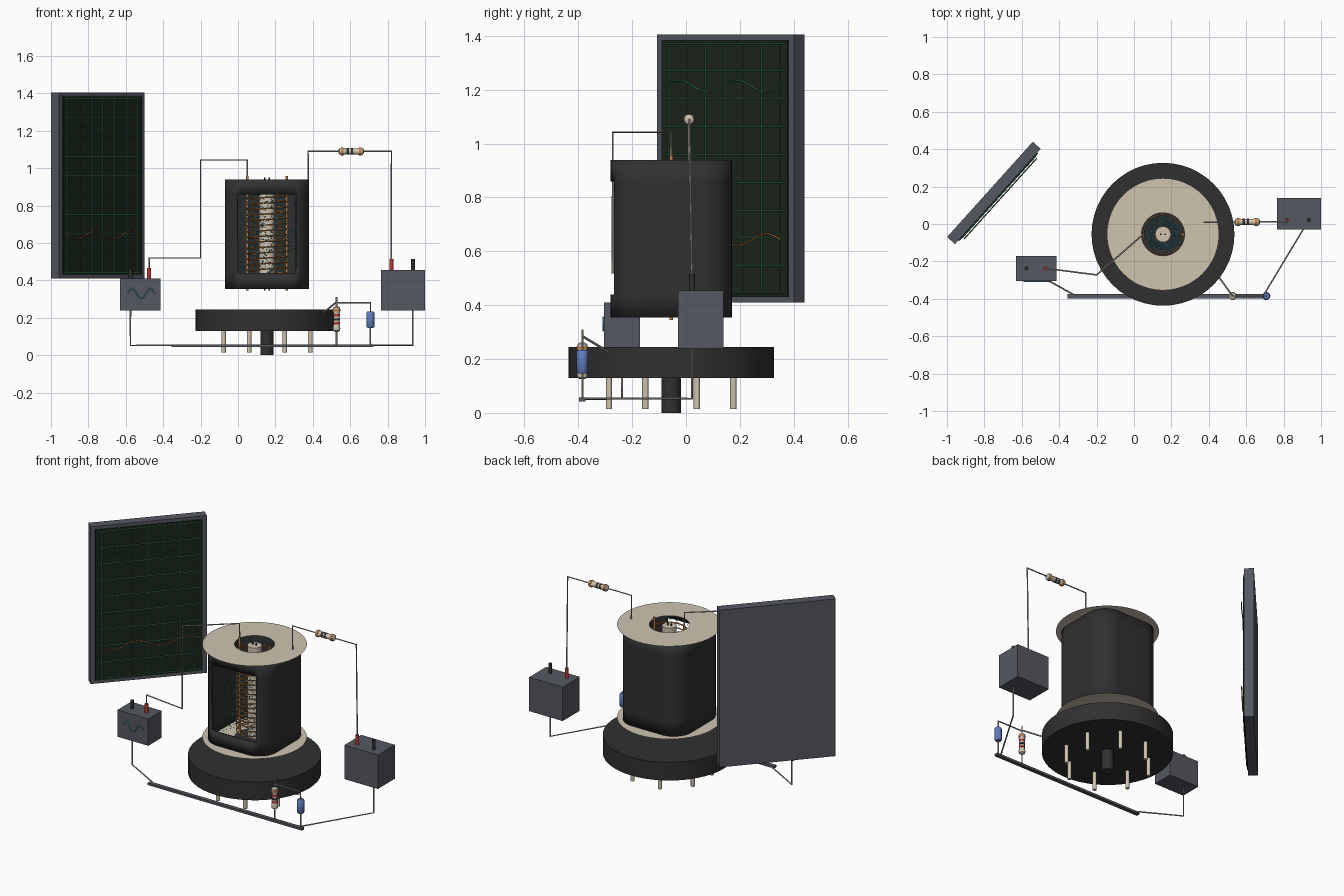
import bpy, bmesh, math, random
from mathutils import Vector, Matrix

if "Cube" in bpy.data.objects:
    bpy.data.objects.remove(bpy.data.objects["Cube"])

random.seed(4)
CX, CY = 0.155, -0.055          # tube axis


def mat(name, r, g, b):
    m = bpy.data.materials.new(name)
    m.diffuse_color = (r, g, b, 1)
    m.use_nodes = True
    m.node_tree.nodes["Principled BSDF"].inputs["Base Color"].default_value = m.diffuse_color
    return m


BLACK = mat("charcoal", 0.03, 0.03, 0.031)
SLATE = mat("slate", 0.09, 0.098, 0.12)
CREAM = mat("cream", 0.62, 0.55, 0.43)
WIRE = mat("tin", 0.42, 0.39, 0.33)
COPPER = mat("copper", 0.55, 0.22, 0.06)
RED = mat("red", 0.5, 0.04, 0.03)
BLUE = mat("blue", 0.12, 0.2, 0.52)
CYAN = mat("cyan", 0.08, 0.45, 0.6)
GREEN = mat("green", 0.06, 0.33, 0.14)
SCREEN = mat("screen", 0.011, 0.02, 0.012)


def finish(name, bm, m, smooth=True, matrix=None):
    me = bpy.data.meshes.new(name)
    bm.to_mesh(me)
    bm.free()
    o = bpy.data.objects.new(name, me)
    bpy.context.collection.objects.link(o)
    me.materials.append(m)
    if matrix:
        me.transform(matrix)
    if smooth:
        bpy.ops.object.select_all(action='DESELECT')
        o.select_set(True)
        bpy.context.view_layer.objects.active = o
        bpy.ops.object.shade_smooth_by_angle(angle=math.radians(40))
    return o


def box(name, lo, hi, m, matrix=None):
    bm = bmesh.new()
    c = [(a + b) / 2 for a, b in zip(lo, hi)]
    s = [b - a for a, b in zip(lo, hi)]
    bmesh.ops.create_cube(bm, size=1, matrix=Matrix.Translation(c) @ Matrix.Diagonal((*s, 1)))
    return finish(name, bm, m, False, matrix)


def lathe(name, p, profile, m, axis='Z', n=20):
    """Closed turned solid; profile is (radius, height) pairs from end to end."""
    bm = bmesh.new()
    rings = [[bm.verts.new((r * math.cos(i * math.tau / n), r * math.sin(i * math.tau / n), h))
              for i in range(n)] for r, h in profile]
    for a, b in zip(rings, rings[1:]):
        for i in range(n):
            j = (i + 1) % n
            bm.faces.new((a[i], a[j], b[j], b[i]))
    bm.faces.new(rings[0][::-1])
    bm.faces.new(rings[-1])
    rot = Matrix.Rotation(math.pi / 2, 4, 'Y') if axis == 'X' else Matrix()
    return finish(name, bm, m, True, Matrix.Translation(p) @ rot)


def cyl(name, x, y, z0, z1, r, m, n=20):
    return lathe(name, (x, y, 0), [(r, z0), (r, z1)], m, n=n)


def tube(name, paths, r, m, res=1, matrix=None):
    cu = bpy.data.curves.new(name, 'CURVE')
    cu.dimensions = '3D'
    cu.bevel_depth, cu.bevel_resolution, cu.use_fill_caps = r, res, True
    for path in paths:
        s = cu.splines.new('POLY')
        s.points.add(len(path) - 1)
        for pt, co in zip(s.points, path):
            pt.co = (*co, 1)
    tmp = bpy.data.objects.new(name + "_path", cu)
    bpy.context.collection.objects.link(tmp)
    bpy.context.view_layer.update()
    me = bpy.data.meshes.new_from_object(tmp.evaluated_get(bpy.context.evaluated_depsgraph_get()))
    bpy.data.objects.remove(tmp)
    bm = bmesh.new()
    bm.from_mesh(me)
    return finish(name, bm, m, True, matrix)


# --- Tube base: disc, eight pins, central key
base = cyl("tube_base", CX, CY, 0.13, 0.245, 0.382, BLACK, 48)
for poly in base.data.polygons:
    poly.use_smooth = True
for k in range(8):
    a = math.radians(22.5 + 45 * k)
    cyl("base_pin", CX + 0.25 * math.cos(a), CY + 0.25 * math.sin(a), 0.015, 0.135, 0.012, CREAM, 12)
cyl("base_key", CX, CY, 0, 0.135, 0.036, BLACK)

# --- Paper-thin spacer rings above and below the plate
for name, z in (("top_spacer", 0.941), ("bottom_spacer", 0.354)):
    bm = bmesh.new()
    rings = [[bm.verts.new((CX + r * math.cos(i * math.tau / 48), CY + r * math.sin(i * math.tau / 48), z))
              for i in range(48)] for r in (0.115, 0.3)]
    for i in range(48):
        j = (i + 1) % 48
        bm.faces.new((rings[0][i], rings[1][i], rings[1][j], rings[0][j]))
    finish(name, bm, CREAM, False)

# --- Plate: rounded-square wall with a front window
half, rad = 0.105, 0.12
prof = []
for q, (sx, sy) in enumerate(((1, 1), (-1, 1), (-1, -1), (1, -1))):
    for i in range(11):
        a = math.radians(90 * q + 9 * i)
        prof.append((sx * half + rad * math.cos(a), sy * half + rad * math.sin(a)))
bm = bmesh.new()
rows = [[bm.verts.new((CX + x, CY + y, z)) for x, y in prof] for z in (0.355, 0.44, 0.86, 0.94)]
for k in range(3):
    for i in range(len(prof)):
        j = (i + 1) % len(prof)
        mx, my = (prof[i][0] + prof[j][0]) / 2, (prof[i][1] + prof[j][1]) / 2
        if k == 1 and my < 0 and abs(mx) < 0.16:
            continue
        bm.faces.new((rows[k][i], rows[k][j], rows[k + 1][j], rows[k + 1][i]))
plate = finish("plate_wall", bm, BLACK)
sol = plate.modifiers.new("thickness", 'SOLIDIFY')
sol.thickness, sol.offset = 0.012, -1

# --- Cathode, heater legs, grid rods and grid helix
cyl("cathode", CX, CY, 0.36, 0.935, 0.042, CREAM)
for s in (-1, 1):
    cyl("heater_leg", CX + s * 0.012, CY, 0.345, 0.95, 0.004, BLACK, 8)
    cyl("grid_rod", CX + s * 0.105, CY, 0.345, 0.958, 0.007, COPPER, 10)
turns = 18
helix = [(CX + 0.105 * math.cos(t * math.tau / 24), CY + 0.105 * math.sin(t * math.tau / 24),
          0.38 + 0.53 * t / (turns * 24)) for t in range(turns * 24 + 1)]
tube("grid_helix", [helix], 0.004, COPPER)

# --- Electron cloud: small octahedra
bm = bmesh.new()
for _ in range(1400):
    r = random.uniform(0.05, 0.2)
    a = random.uniform(0, math.tau)
    c = Vector((CX + r * math.cos(a), CY + r * math.sin(a), random.uniform(0.4, 0.91)))
    v = [bm.verts.new(c + Vector(d) * 0.0042) for d in
         ((1, 0, 0), (0, 1, 0), (-1, 0, 0), (0, -1, 0), (0, 0, 1), (0, 0, -1))]
    for i in range(4):
        j = (i + 1) % 4
        bm.faces.new((v[i], v[j], v[4]))
        bm.faces.new((v[j], v[i], v[5]))
finish("electron_cloud", bm, CYAN, False)

# --- Display panel, turned 48 degrees: frame, screen, graticule, traces
P = Matrix.Translation((-0.749, 0.166, 0.9075)) @ Matrix.Rotation(math.radians(48), 4, 'Z')
box("display_frame", (-0.3425, -0.0285, -0.4975), (0.3425, 0.0285, 0.4975), SLATE, P)
box("display_screen", (-0.315, -0.034, -0.477), (0.315, -0.028, 0.477), SCREEN, P)
lines = []
for i in range(7):
    x = -0.28 + i * 0.28 / 3
    lines.append([(x, -0.036, -0.465), (x, -0.036, 0.465)])
for i in range(10):
    z = -0.465 + i * 0.93 / 9
    lines.append([(-0.3, -0.036, z), (0.3, -0.036, z)])
tube("display_graticule", lines, 0.0018, GREEN, 0, P)


def wave(x0, x1, y, z, amp, periods):
    n = 64
    return [(x0 + (x1 - x0) * i / n, y, z + amp * math.sin(math.tau * periods * i / n)) for i in range(n + 1)]


tube("input_trace", [wave(-0.29, 0.29, -0.046, 0.305, 0.022, 2)], 0.003, GREEN, 0, P)
tube("output_trace", [wave(-0.29, 0.29, -0.046, -0.265, -0.022, 2)], 0.0035, COPPER, 0, P)

# --- Signal source and power supply boxes with terminals
box("signal_box", (-0.63, -0.305, 0.24), (-0.415, -0.17, 0.41), SLATE)
tube("signal_wave", [wave(-0.59, -0.445, -0.308, 0.33, 0.026, 1.5)], 0.003, CYAN, 0)
box("supply_box", (0.765, -0.03, 0.24), (1.0, 0.14, 0.455), SLATE)
for name, x, y, z, h, m in (("signal_black_post", -0.575, -0.237, 0.41, 0.05, BLACK),
                            ("signal_red_post", -0.475, -0.237, 0.41, 0.055, RED),
                            ("supply_red_post", 0.82, 0.022, 0.455, 0.06, RED),
                            ("supply_black_post", 0.935, 0.022, 0.455, 0.06, BLACK)):
    cyl(name, x, y, z - 0.005, z + h, 0.011, m, 14)

# --- Ground bar and wiring
YB = -0.385
box("ground_bar", (-0.355, YB - 0.012, 0.043), (0.725, YB + 0.012, 0.057), SLATE)
wires = {
    "grid_wire": [(-0.475, -0.237, 0.46), (-0.475, -0.237, 0.52), (-0.2, -0.272, 0.52),
                  (-0.2, -0.272, 1.043), (0.05, CY, 1.043), (0.05, CY, 0.94)],
    "plate_wire": [(0.375, 0.01, 0.93), (0.375, 0.01, 1.09), (0.82, 0.012, 1.09), (0.82, 0.022, 0.5)],
    "signal_ground_wire": [(-0.575, -0.237, 0.25), (-0.575, -0.237, 0.053), (-0.31, YB, 0.053)],
    "supply_ground_wire": [(0.935, 0.022, 0.25), (0.935, 0.022, 0.053), (0.69, YB, 0.053)],
    "resistor_lead": [(0.527, YB, 0.05), (0.527, YB, 0.31)],
    "cathode_wire": [(0.527, YB, 0.285), (0.455, -0.285, 0.225)],
    "capacitor_lead": [(0.708, YB, 0.05), (0.708, YB, 0.28), (0.527, YB, 0.28)],
}
for name, path in wires.items():
    tube(name, [path], 0.0045, WIRE)


# --- Banded resistors and the capacitor
def resistor(name, p, axis, bands):
    ends = [(0.009, -0.068), (0.018, -0.062), (0.02, -0.05), (0.018, -0.036), (0.016, -0.03)]
    lathe(name, p, ends + [(r, -h) for r, h in reversed(ends)], CREAM, axis)
    for h, r, m in bands:
        lathe(name + "_band", p, [(r, h - 0.006), (r, h + 0.006)], m, axis)


resistor("load_resistor", (0.605, 0.011, 1.09), 'X',
         [(-0.048, 0.0212, COPPER), (-0.018, 0.0175, BLACK), (0.004, 0.0175, BLACK), (0.048, 0.0212, COPPER)])
resistor("cathode_resistor", (0.527, YB, 0.193), 'Z',
         [(0.048, 0.0212, COPPER), (0.02, 0.0175, RED), (-0.002, 0.0175, BLACK), (-0.022, 0.0175, RED)])
lathe("bypass_capacitor", (0.708, YB, 0.19),
      [(0.016, -0.044), (0.021, -0.038), (0.021, 0.038), (0.016, 0.044)], BLUE)
